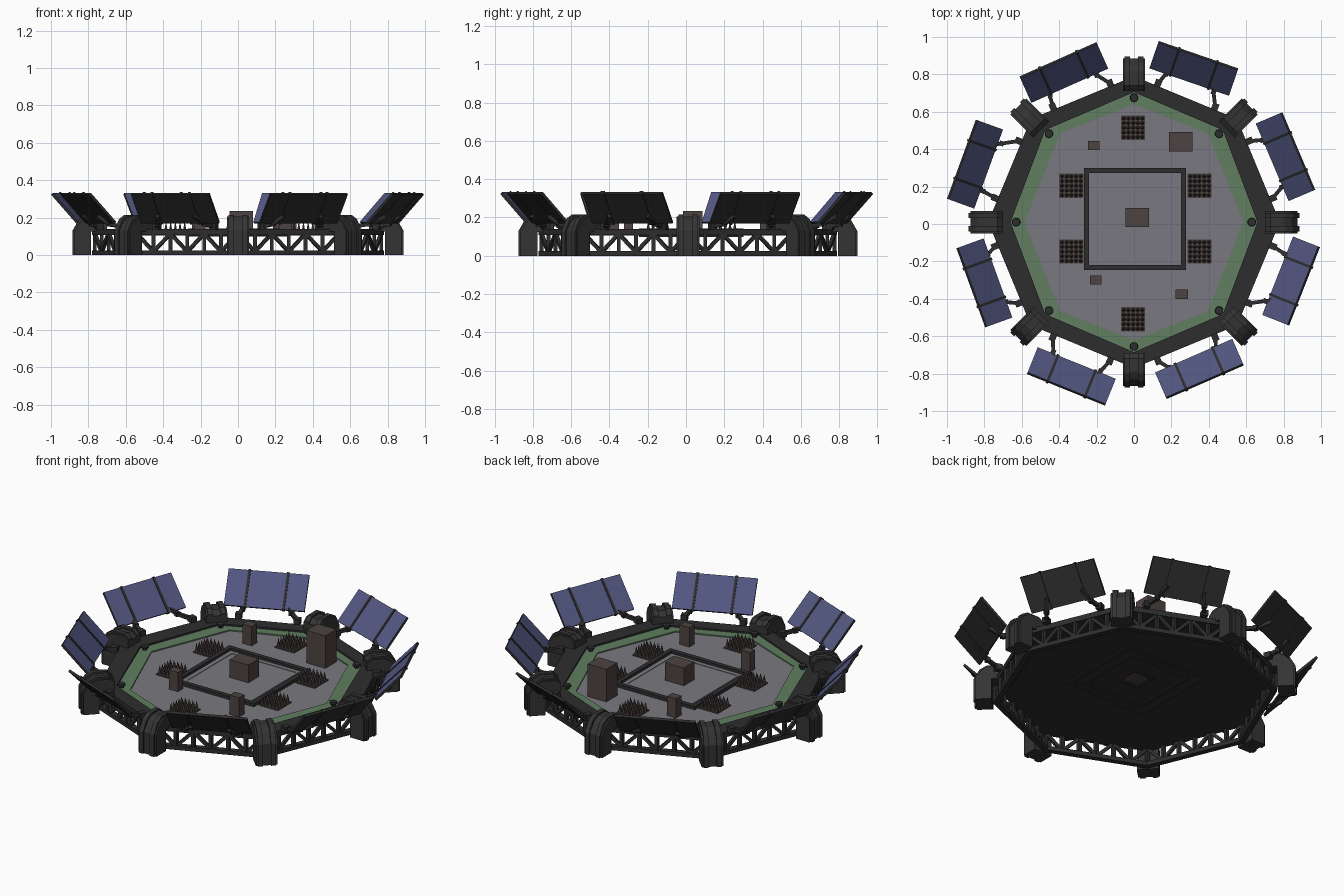
import bpy, bmesh
from math import cos, sin, radians, pi
from mathutils import Vector, Matrix

cube = bpy.data.objects.get("Cube")
if cube:
    bpy.data.objects.remove(cube)

YC = 0.01          # platform centre in y
UP = Vector((0, 0, 1))


def material(name, rgb):
    m = bpy.data.materials.new(name)
    m.use_nodes = True
    m.diffuse_color = (*rgb, 1)
    m.node_tree.nodes["Principled BSDF"].inputs["Base Color"].default_value = (*rgb, 1)
    return m


DARK = material("dark frame grey", (0.027, 0.027, 0.027))
LEG = material("leg grey", (0.034, 0.034, 0.034))
DECK = material("deck grey", (0.19, 0.19, 0.215))
GREEN = material("border green", (0.115, 0.21, 0.115))
BROWN = material("block brown", (0.075, 0.056, 0.052))
BLUE = material("solar blue", (0.085, 0.095, 0.22))


def finish(name, bm, *mats, matrix=None):
    bmesh.ops.recalc_face_normals(bm, faces=bm.faces)
    me = bpy.data.meshes.new(name)
    bm.to_mesh(me)
    bm.free()
    for m in mats:
        me.materials.append(m)
    ob = bpy.data.objects.new(name, me)
    bpy.context.collection.objects.link(ob)
    if matrix:
        ob.matrix_world = matrix
    return ob


def add_box(bm, centre, size, rot=None):
    m = Matrix.Translation(centre) @ (rot or Matrix()) @ Matrix.Diagonal((*size, 1))
    bmesh.ops.create_cube(bm, size=1, matrix=m)


def add_bar(bm, a, b, t):
    # square bar between two points
    a, b = Vector(a), Vector(b)
    rot = (b - a).to_track_quat('Z', 'Y').to_matrix().to_4x4()
    add_box(bm, (a + b) / 2, (t, t, (b - a).length), rot)


def box(name, x, y, sx, sy, z0, z1, mat):
    bm = bmesh.new()
    add_box(bm, (x, y, (z0 + z1) / 2), (sx, sy, z1 - z0))
    return finish(name, bm, mat)


def add_prism(bm, pts, offset):
    f = bm.faces.new([bm.verts.new(p) for p in pts])
    ex = bmesh.ops.extrude_face_region(bm, geom=[f])
    bmesh.ops.translate(bm, vec=offset,
                        verts=[v for v in ex["geom"] if isinstance(v, bmesh.types.BMVert)])


def octagon(rx, ry, dx, dy):
    quarter = [(rx, 0), (dx, dy), (0, ry), (-dx, dy)]
    return [(x, y + YC) for x, y in quarter + [(-x, -y) for x, y in quarter]]


def square(cx, cy, h):
    return [(cx + i * h, cy + j * h) for i, j in ((1, 1), (-1, 1), (-1, -1), (1, -1))]


def slab(name, poly, z0, z1, mat):
    bm = bmesh.new()
    add_prism(bm, [(x, y, z0) for x, y in poly], (0, 0, z1 - z0))
    return finish(name, bm, mat)


def ring(name, outer, inner, z0, z1, mat):
    bm = bmesh.new()
    loops = [[bm.verts.new((x, y, z)) for x, y in poly]
             for poly, z in ((outer, z0), (outer, z1), (inner, z1), (inner, z0))]
    n = len(outer)
    for k in range(4):
        a, b = loops[k], loops[(k + 1) % 4]
        for i in range(n):
            j = (i + 1) % n
            bm.faces.new((a[i], a[j], b[j], b[i]))
    return finish(name, bm, mat)


def regular(r):
    return octagon(r, r, r * cos(pi / 4), r * sin(pi / 4))


# Deck, green border and rim
green_outer = octagon(0.66, 0.695, 0.475, 0.492)
green_inner = octagon(0.585, 0.63, 0.395, 0.475)
slab("deck_underside", green_outer, 0.105, 0.117, DARK)
slab("deck_floor", green_inner, 0.117, 0.123, DECK)
ring("green_border", green_outer, green_inner, 0.117, 0.13, GREEN)
ring("rim_frame", regular(0.78), green_outer, 0.108, 0.14, DARK)
ring("bottom_rail", regular(0.78), regular(0.745), 0, 0.025, DARK)

# Central pad
ring("pad_frame", square(0.005, 0.027, 0.273), square(0.005, 0.027, 0.246), 0.117, 0.142, DARK)
slab("pad_floor", square(0.005, 0.027, 0.246), 0.117, 0.127, DECK)
ring("pad_inner_step", square(0.005, 0.027, 0.225), square(0.005, 0.027, 0.215), 0.127, 0.13, DECK)
for h in (0.273, 0.21):
    ring("underside_trim", square(0.005, 0.027, h), square(0.005, 0.027, h - 0.025), 0.098, 0.106, DARK)
ring("underside_socket", square(0.017, 0.035, 0.075), square(0.017, 0.035, 0.055), 0.098, 0.106, DARK)

# Brown blocks: x, y, width, depth, top
blocks = [(0.017, 0.035, 0.125, 0.1, 0.235), (0.25, 0.44, 0.125, 0.105, 0.32),
          (-0.215, 0.42, 0.06, 0.05, 0.24), (-0.205, -0.3, 0.06, 0.047, 0.24),
          (0.255, -0.375, 0.065, 0.05, 0.24)]
for i, (x, y, sx, sy, top) in enumerate(blocks):
    box("deck_block", x, y, sx, sy, 0.118 if i else 0.103, top, BROWN)

# Spiked plant beds
for x, y in ((-0.005, 0.515), (-0.005, -0.51), (-0.335, 0.205), (0.35, 0.205),
             (-0.335, -0.147), (0.35, -0.147)):
    bm = bmesh.new()
    add_box(bm, (x, y, 0.125), (0.13, 0.13, 0.008))
    for i in range(-2, 3):
        for j in range(-2, 3):
            bmesh.ops.create_cone(bm, cap_ends=True, segments=6, radius1=0.011, radius2=0.001, depth=0.05,
                                  matrix=Matrix.Translation((x + i * 0.025, y + j * 0.025, 0.152)))
    finish("spike_bed", bm, BROWN)

# Lamps at the border corners
for x, y in octagon(0.63, 0.665, 0.455, 0.473):
    bm = bmesh.new()
    for r, z, d in ((0.014, 0.137, 0.016), (0.023, 0.149, 0.01)):
        bmesh.ops.create_cone(bm, cap_ends=True, segments=10, radius1=r, radius2=r * 0.9,
                              depth=d, matrix=Matrix.Translation((x, y, z)))
    finish("border_lamp", bm, DARK)

# Legs at the eight corners: core with two side flanges
leg_profile = [(0.785, 0), (0.875, 0), (0.875, 0.13), (0.84, 0.182), (0.80, 0.205),
               (0.73, 0.205), (0.70, 0.18), (0.70, 0.125), (0.785, 0.125)]
for k in range(8):
    bm = bmesh.new()
    for w0, w1, grow in ((-0.06, 0.06, 0), (-0.05, -0.022, 0.01), (0.022, 0.05, 0.01)):
        pts = [(x + (grow if x > 0.79 else 0), w0, z + (grow if z > 0.15 else 0))
               for x, z in leg_profile]
        add_prism(bm, pts, (0, w1 - w0, 0))
    finish("corner_leg", bm, LEG,
           matrix=Matrix.Translation((0, YC, 0)) @ Matrix.Rotation(k * pi / 4, 4, 'Z'))

# Truss webs along the eight sides
corners = [Vector((x, y, 0)) for x, y in regular(0.766)]
for k in range(8):
    a, b = corners[k], corners[(k + 1) % 8]
    bm = bmesh.new()
    bays = 6
    for i in range(bays):
        p, q = a.lerp(b, i / bays), a.lerp(b, (i + 1) / bays)
        add_bar(bm, p + UP * 0.015, p + UP * 0.115, 0.02)
        lo, hi = (p, q) if i % 2 else (q, p)
        add_bar(bm, lo + UP * 0.018, hi + UP * 0.115, 0.018)
    finish("truss_web", bm, DARK)

# Solar panels: centre x, centre y, outward angle
L, W, TILT = 0.45, 0.212, radians(47)
panels = [(0.81, 0.36, 23), (0.32, 0.832, 71), (-0.375, 0.81, 114), (-0.85, 0.32, 160),
          (-0.80, -0.315, 200), (-0.335, -0.815, 248), (0.35, -0.775, 293.5), (0.84, -0.305, 338.5)]
for k, (x, y, ang) in enumerate(panels):
    u = Vector((cos(radians(ang)), sin(radians(ang)), 0))
    slope = u * cos(TILT) + UP * sin(TILT)
    normal = UP * cos(TILT) - u * sin(TILT)
    side = slope.cross(normal)
    m = Matrix((side, slope, normal)).transposed().to_4x4()
    m.translation = (x, y, 0.25)
    bm = bmesh.new()
    add_box(bm, (0, 0, 0), (L, W, 0.014))
    bm.normal_update()
    for f in bm.faces:
        f.material_index = 1 if f.normal.z > 0.5 else 0
    finish("solar_panel", bm, DARK, BLUE, matrix=m)

    ribs, arms = bmesh.new(), bmesh.new()
    mid = radians(22.5 + 45 * k)
    out, along = Vector((cos(mid), sin(mid), 0)), Vector((-sin(mid), cos(mid), 0))
    for s in (-1, 1):
        add_box(ribs, (s * 0.108, 0, 0), (0.014, W + 0.008, 0.022))
        # rim mount, elbow and strut up to the panel's back
        base = out * 0.735 + along * s * 0.165 + Vector((0, YC, 0.152))
        flip = s if side.dot(along) > 0 else -s
        target = m @ Vector((flip * 0.108, -0.04, -0.018))
        elbow = base.lerp(target, 0.5)
        elbow.z = 0.165
        add_box(arms, base, (0.04, 0.035, 0.034), Matrix.Rotation(mid, 4, 'Z'))
        add_bar(arms, base, elbow, 0.02)
        add_bar(arms, elbow, target, 0.02)
        add_box(arms, elbow, (0.026, 0.026, 0.026), Matrix.Rotation(mid, 4, 'Z'))
    finish("panel_ribs", ribs, DARK, matrix=m)
    finish("panel_arms", arms, DARK)
